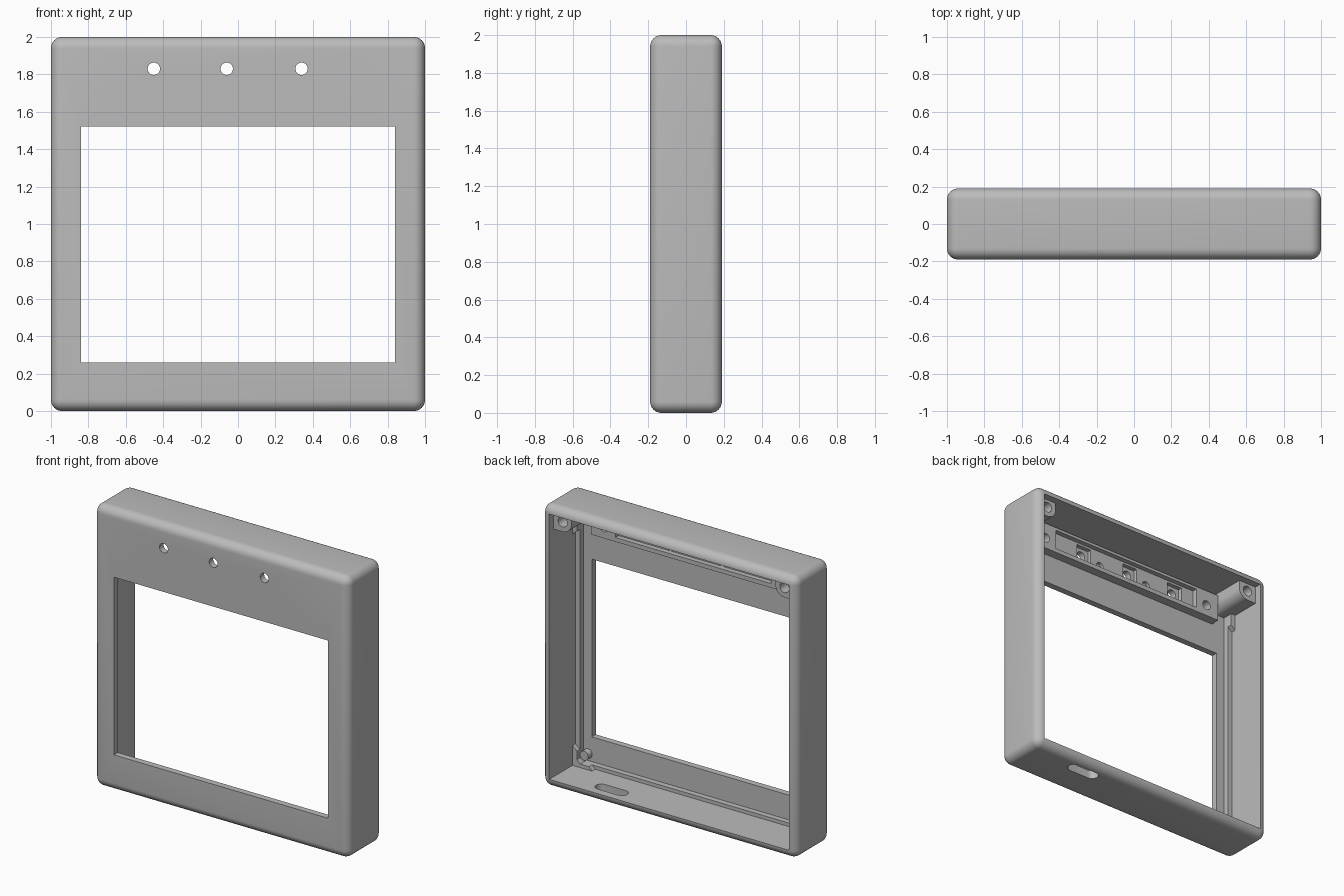
import bpy, bmesh, math
from mathutils import Matrix, Vector

cube = bpy.data.objects.get("Cube")
if cube:
    bpy.data.objects.remove(cube, do_unlink=True)

grey = bpy.data.materials.new("plain_grey")
grey.use_nodes = True
COLOUR = (0.5, 0.5, 0.5, 1)
grey.diffuse_color = COLOUR
grey.node_tree.nodes["Principled BSDF"].inputs["Base Color"].default_value = COLOUR

FRONT, BACK = -0.19, 0.19      # outer depth
PLATE = -0.145                 # rear of the front plate
WALL = 0.06                    # side wall thickness and edge radius


def finish(name, bm):
    bmesh.ops.recalc_face_normals(bm, faces=bm.faces)
    mesh = bpy.data.meshes.new(name)
    bm.to_mesh(mesh)
    bm.free()
    mesh.materials.append(grey)
    obj = bpy.data.objects.new(name, mesh)
    bpy.context.collection.objects.link(obj)
    return obj


def box(name, x, y, z, radius=0):
    """Box from (min, max) ranges, with optional rounded edges."""
    bm = bmesh.new()
    size = [r[1] - r[0] for r in (x, y, z)]
    centre = [(r[0] + r[1]) / 2 for r in (x, y, z)]
    bmesh.ops.create_cube(bm, size=1, matrix=Matrix.Translation(centre) @ Matrix.Diagonal((*size, 1)))
    if radius:
        bmesh.ops.bevel(bm, geom=bm.edges[:], offset=radius, segments=8, profile=0.5, affect='EDGES')
    return finish(name, bm)


def prism(name, outline, y):
    """Outline of (x, z) points extruded along the depth."""
    bm = bmesh.new()
    face = bm.faces.new([bm.verts.new((px, y[0], pz)) for px, pz in outline])
    out = bmesh.ops.extrude_face_region(bm, geom=[face])
    verts = [v for v in out["geom"] if isinstance(v, bmesh.types.BMVert)]
    bmesh.ops.translate(bm, verts=verts, vec=(0, y[1] - y[0], 0))
    return finish(name, bm)


def arc(cx, cz, r, start, end, n):
    angles = [math.radians(start + (end - start) * i / n) for i in range(n + 1)]
    return [(cx + r * math.cos(a), cz + r * math.sin(a)) for a in angles]


def rod(name, x, z, r, y):
    return prism(name, arc(x, z, r, 0, 360, 32)[:-1], y)


def cut(target, *cutters):
    for cutter in cutters:
        mod = target.modifiers.new("cut", 'BOOLEAN')
        mod.object, mod.operation, mod.solver = cutter, 'DIFFERENCE', 'EXACT'
        bpy.context.view_layer.objects.active = target
        bpy.ops.object.modifier_apply(modifier=mod.name)
        bpy.data.objects.remove(cutter, do_unlink=True)


# Rounded shell, open at the back, with a display window
INNER = 1 - WALL
LIGHTS = (-0.45, -0.06, 0.34)
LIGHT_Z = 1.83
shell = box("housing_shell", (-1, 1), (FRONT, BACK), (0, 2), WALL)
cut(shell,
    box("cavity", (-INNER, INNER), (PLATE, 0.3), (WALL, 2 - WALL)),
    box("window", (-0.84, 0.84), (-0.3, 0), (0.26, 1.52)))
for lx in LIGHTS:
    cut(shell, rod("light_hole", lx, LIGHT_Z, 0.033, (-0.3, -0.1)))

# Cable slot through the bottom wall
slot = prism("cable_slot", arc(0.6, 0, 0.042, -90, 90, 12) + arc(0.44, 0, 0.042, 90, 270, 12), (-0.1, 0.1))
slot.data.transform(Matrix.Translation((0, 0.09, 0)) @ Matrix.Rotation(math.pi / 2, 4, 'X'))
cut(shell, slot)

# Circuit rail behind the indicator lights
rail = box("circuit_rail", (-0.8, 0.8), (PLATE - 0.005, -0.08), (1.73, 1.92))
cut(rail, box("channel", (-0.61, 0.61), (-0.115, 0), (1.76, 1.9)))
for lx in LIGHTS:
    cut(rail, box("light_pocket", (lx - 0.06, lx + 0.06), (-0.2, 0), (1.775, 1.885)))
for sx in (-1, 1):
    cut(rail,
        rod("end_screw_hole", sx * 0.7, 1.81, 0.033, (-0.14, 0)),
        rod("middle_screw_hole", sx * 0.2, 1.79, 0.03, (-0.14, 0)))

# Ledges around the window, corner braces, pegs and screw posts
LEDGE = (PLATE - 0.005, -0.105)
BRACE = (PLATE - 0.005, -0.07)
box("bottom_ledge", (-INNER, INNER), LEDGE, (WALL - 0.005, 0.085))
for side, sx in (("left", 1), ("right", -1)):
    inner, outer = sx * 0.905, sx * (INNER + 0.005)
    box(side + "_ledge", sorted((inner, outer)), LEDGE, (0.06, 1.78))
    prism(side + "_corner_brace",
          [(outer, 0.055), (sx * 0.78, 0.055), (sx * 0.81, 0.085), (sx * 0.88, 0.085),
           (inner, 0.11), (inner, 0.17), (sx * INNER, 0.2), (outer, 0.2)], BRACE)
    prism(side + "_upper_brace",
          [(outer, 1.7), (sx * INNER, 1.7), (inner, 1.73), (inner, 1.82), (outer, 1.82)], BRACE)
    rod(side + "_peg", sx * 0.87, 0.135, 0.033, (PLATE - 0.005, -0.1))

    # Screw post with one rounded corner, merged into the case corner
    profile = [(0.945, 1.945), (0.8, 1.945)] + arc(0.87, 1.885, 0.07, 180, 270, 10) + [(0.945, 1.815)]
    post = prism(side + "_screw_post", [(sx * px, pz) for px, pz in profile], (PLATE - 0.005, 0.14))
    cut(post, rod("post_hole", sx * 0.87, 1.885, 0.036, (-0.02, 0.3)))

# Smooth the curved surfaces and keep the edges crisp
for obj in bpy.context.collection.objects:
    obj.select_set(obj.type == 'MESH')
bpy.context.view_layer.objects.active = shell
bpy.ops.object.shade_smooth_by_angle(angle=math.radians(30))
